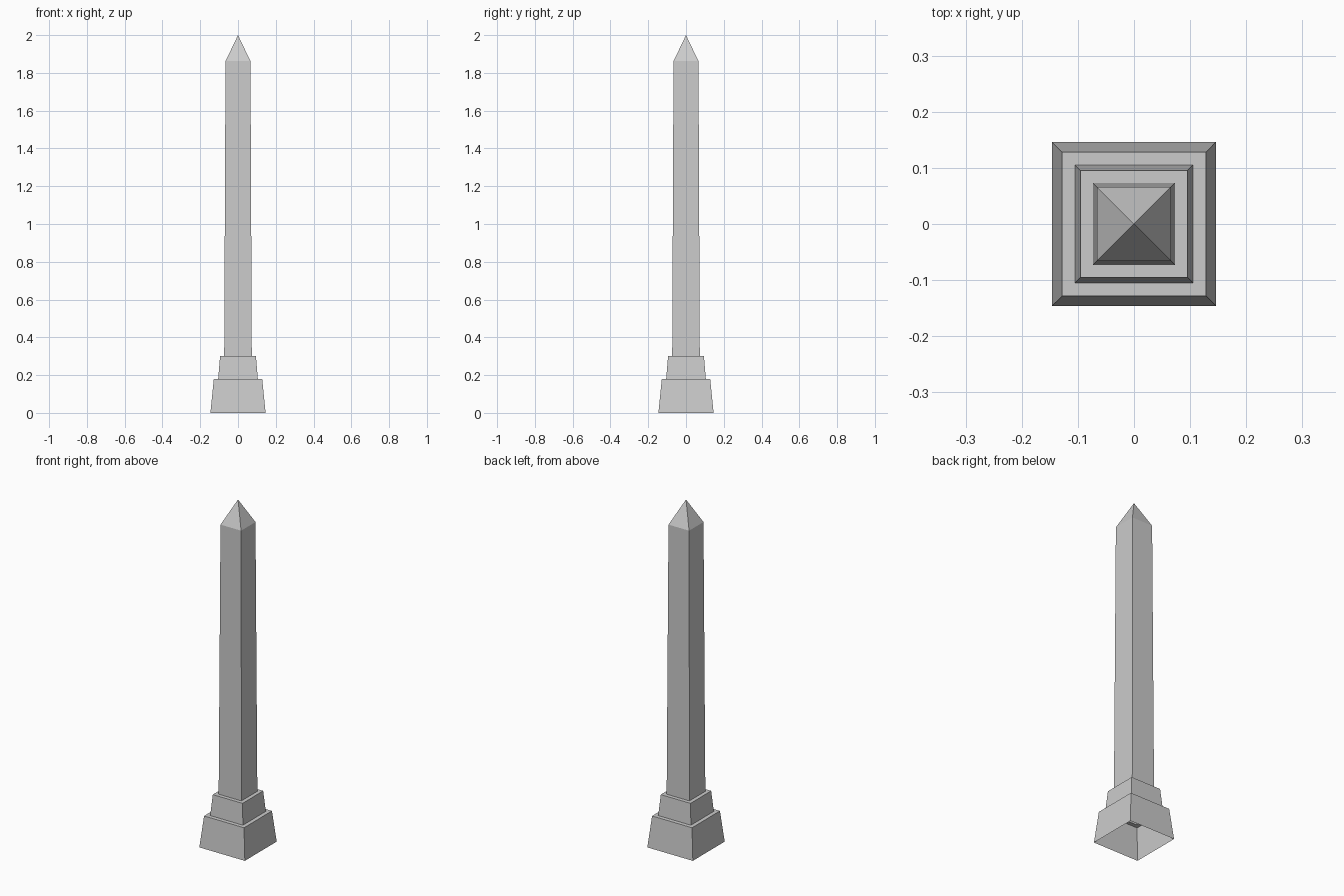
import bpy, bmesh

if "Cube" in bpy.data.objects:
    bpy.data.objects.remove(bpy.data.objects["Cube"])


def square_shell(name, profile, apex=None):
    """Loft square rings (half width, z) into an open-bottomed shell."""
    bm = bmesh.new()
    rings = [[bm.verts.new((sx * h, sy * h, z))
              for sx, sy in ((-1, -1), (1, -1), (1, 1), (-1, 1))]
             for h, z in profile]
    for a, b in zip(rings, rings[1:]):
        for i in range(4):
            j = (i + 1) % 4
            bm.faces.new((a[i], a[j], b[j], b[i]))
    if apex is not None:
        tip = bm.verts.new((0, 0, apex))
        top = rings[-1]
        for i in range(4):
            bm.faces.new((top[i], top[(i + 1) % 4], tip))
    mesh = bpy.data.meshes.new(name)
    bm.to_mesh(mesh)
    bm.free()
    obj = bpy.data.objects.new(name, mesh)
    bpy.context.collection.objects.link(obj)
    return obj


# Lower tapered block, its ledge running in to the next block
square_shell("plinth", [(0.146, 0.0), (0.128, 0.18), (0.105, 0.18)])
# Upper tapered block with its ledge
square_shell("pedestal", [(0.105, 0.18), (0.095, 0.30), (0.073, 0.30)])
# Tall slightly tapered shaft with pyramid tip
square_shell("shaft", [(0.073, 0.30), (0.066, 1.862)], apex=2.0)
